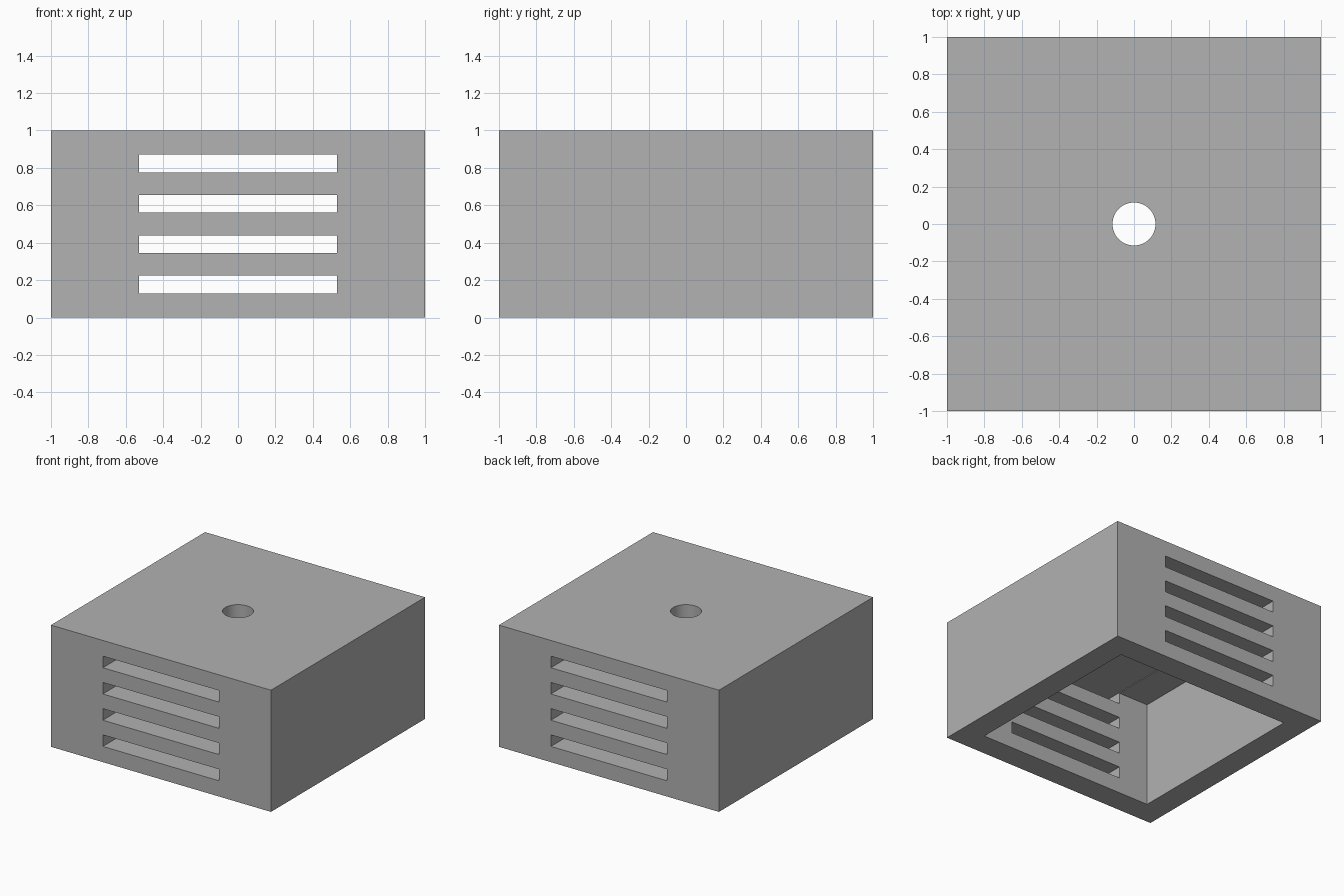
import bpy

default = bpy.data.objects.get("Cube")
if default:
    bpy.data.objects.remove(default, do_unlink=True)

grey = bpy.data.materials.new("mid_grey")
grey.use_nodes = True
colour = (0.445, 0.445, 0.445, 1)
grey.diffuse_color = colour
grey.node_tree.nodes["Principled BSDF"].inputs["Base Color"].default_value = colour

CEILING = 0.865      # underside of the roof
INNER = 0.8          # half width of the cavity
SLOT_HALF = 0.528
SLOT_HEIGHT = 0.095
SLOT_PITCH = 0.2155
HOLE_RADIUS = 0.115


def box(name, size, centre):
    bpy.ops.mesh.primitive_cube_add(size=1, location=centre)
    ob = bpy.context.object
    ob.name = name
    ob.scale = size
    bpy.ops.object.transform_apply(location=True, rotation=False, scale=True)
    return ob


def cut(target, cutter):
    """Subtract the cutter from the target, then discard it."""
    cutter.hide_render = True
    mod = target.modifiers.new("cut", 'BOOLEAN')
    mod.operation = 'DIFFERENCE'
    mod.solver = 'EXACT'
    mod.object = cutter
    bpy.ops.object.select_all(action='DESELECT')
    bpy.context.view_layer.objects.active = target
    target.select_set(True)
    bpy.ops.object.modifier_apply(modifier=mod.name)
    bpy.data.objects.remove(cutter, do_unlink=True)


# Outer housing
housing = box("vented_housing", (2, 2, 1), (0, 0, 0.5))
housing.data.materials.append(grey)

# Cavity, open underneath
depth = CEILING + 0.2
cut(housing, box("cavity_cutter", (2 * INNER, 2 * INNER, depth), (0, 0, CEILING - depth / 2)))

# Round hole through the roof
bpy.ops.mesh.primitive_cylinder_add(vertices=64, radius=HOLE_RADIUS, depth=0.6, location=(0, 0, 1))
cut(housing, bpy.context.object)

# Vent slots through the front and back walls
for i in range(4):
    z = 0.5 + (i - 1.5) * SLOT_PITCH
    cut(housing, box("slot_cutter", (2 * SLOT_HALF, 3, SLOT_HEIGHT), (0, 0, z)))

# Smooth the hole, keep the box edges sharp
bpy.ops.object.shade_smooth_by_angle(angle=0.5)
